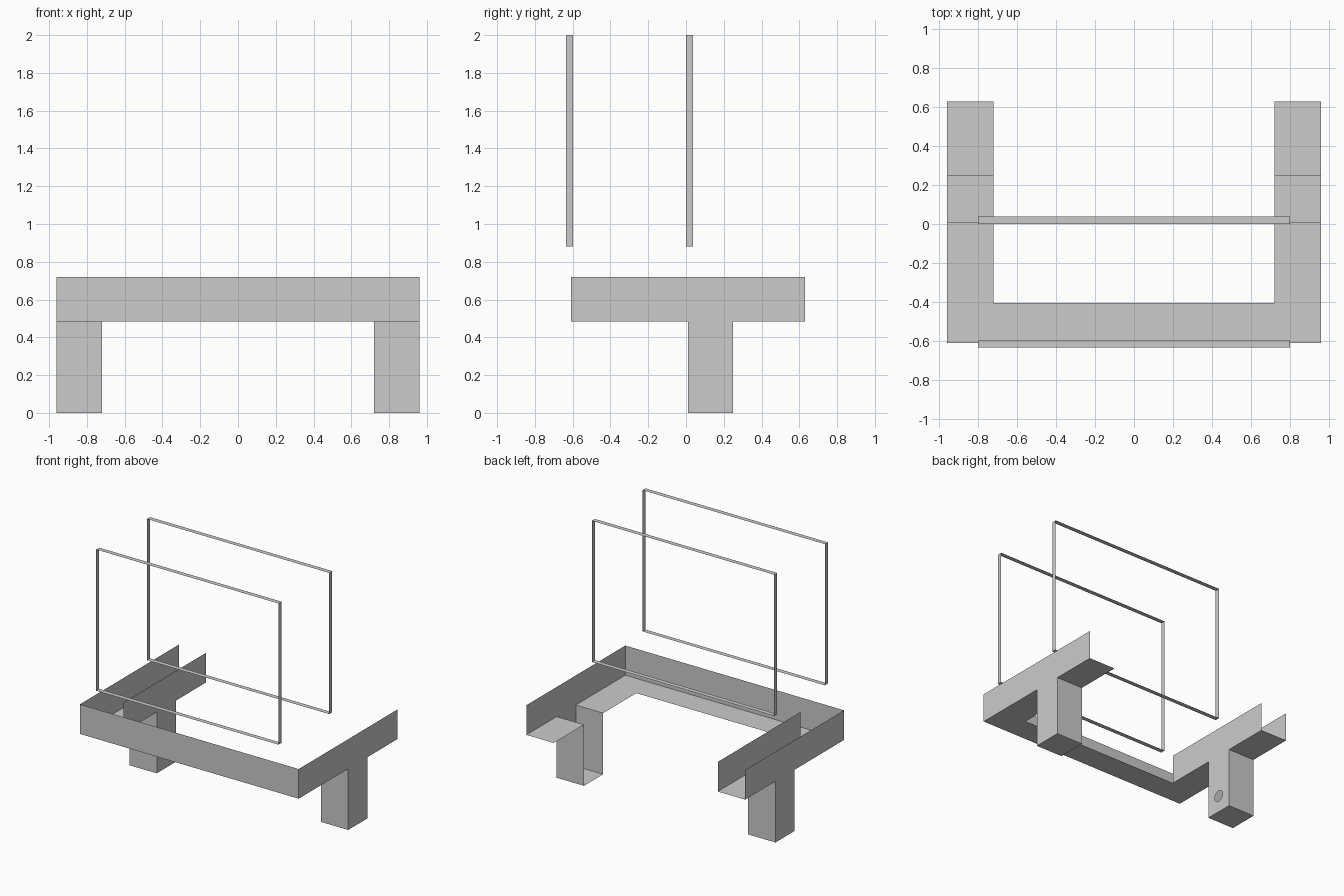
import bpy, bmesh, math
from mathutils import Vector

if "Cube" in bpy.data.objects:
    bpy.data.objects.remove(bpy.data.objects["Cube"])

grey = bpy.data.materials.new("plain_grey")
grey.use_nodes = True
GREY = (0.6, 0.6, 0.6, 1)
grey.diffuse_color = GREY
grey.node_tree.nodes["Principled BSDF"].inputs["Base Color"].default_value = GREY

# Main dimensions of the tray-like U base and its legs
OUT, INN = 0.96, 0.72
FRONT, LIP, BACK = -0.61, -0.405, 0.63
LEG_F, LEG_B = 0.01, 0.25
FLOOR, RIM = 0.485, 0.72


def finish(name, bm):
    bmesh.ops.remove_doubles(bm, verts=bm.verts[:], dist=0.0005)
    mesh = bpy.data.meshes.new(name)
    bm.to_mesh(mesh)
    bm.free()
    mesh.materials.append(grey)
    obj = bpy.data.objects.new(name, mesh)
    bpy.context.collection.objects.link(obj)
    return obj


def sheet(bm, x, y, z, facing):
    """Flat rectangle; one of x, y, z is a number, the others are ranges."""
    spans = [x, y, z]
    flat = next(i for i, s in enumerate(spans) if not isinstance(s, tuple))
    a, b = [i for i in range(3) if i != flat]
    verts = []
    for i, j in ((0, 0), (1, 0), (1, 1), (0, 1)):
        co = Vector()
        co[flat], co[a], co[b] = spans[flat], spans[a][i], spans[b][j]
        verts.append(bm.verts.new(co))
    face = bm.faces.new(verts)
    face.normal_update()
    if face.normal[flat] * facing < 0:
        face.normal_flip()


def across(side):
    return tuple(sorted((side * INN, side * OUT)))


# Front beam: outer wall and floor
bm = bmesh.new()
sheet(bm, (-OUT, OUT), FRONT, (FLOOR, RIM), -1)
sheet(bm, (-OUT, OUT), (FRONT, LIP), FLOOR, -1)
finish("front_beam", bm)

# Arms and hollow legs on both sides
for side, label in ((1, "left"), (-1, "right")):
    bm = bmesh.new()
    sheet(bm, side * OUT, (FRONT, BACK), (FLOOR, RIM), side)
    sheet(bm, across(side), (LIP, LEG_F), FLOOR, -1)
    sheet(bm, across(side), (LEG_B, BACK), FLOOR, -1)
    finish(label + "_arm", bm)

    bm = bmesh.new()
    sheet(bm, side * OUT, (LEG_F, LEG_B), (0, FLOOR), side)
    sheet(bm, across(side), LEG_F, (0, FLOOR), -1)
    sheet(bm, across(side), LEG_B, (0, FLOOR), 1)
    sheet(bm, across(side), (LEG_F, LEG_B), 0, -1)
    finish(label + "_leg", bm)

# Inner wall on the right arm only
bm = bmesh.new()
sheet(bm, -INN, (LIP, BACK), (FLOOR, RIM), 1)
finish("right_arm_inner_wall", bm)

# Inner wall of the right leg, pierced by a round hole
bm = bmesh.new()
corners = [(LEG_F, 0), (LEG_B, 0), (LEG_B, FLOOR), (LEG_F, FLOOR)]
hole = []
for i in range(32):
    t = math.tau * i / 32
    hole.append((0.13 + 0.045 * math.cos(t), 0.135 + 0.045 * math.sin(t)))
for loop in (corners, hole):
    vs = [bm.verts.new((-INN, y, z)) for y, z in loop]
    for i, v in enumerate(vs):
        bm.edges.new((vs[i - 1], v))
bmesh.ops.triangle_fill(bm, edges=bm.edges[:], use_beauty=True, normal=(1, 0, 0))
finish("right_leg_inner_wall", bm)

# Two upright rectangular bands
W, LOW, HIGH, DEPTH = 0.8, 0.88, 2.0, 0.038
for name, y in (("front_band", -0.635), ("rear_band", 0.0)):
    bm = bmesh.new()
    depth = (y, y + DEPTH)
    for s in (-1, 1):
        sheet(bm, s * W, depth, (LOW, HIGH), s)
        sheet(bm, (-W, W), depth, HIGH if s > 0 else LOW, s)
    finish(name, bm)
